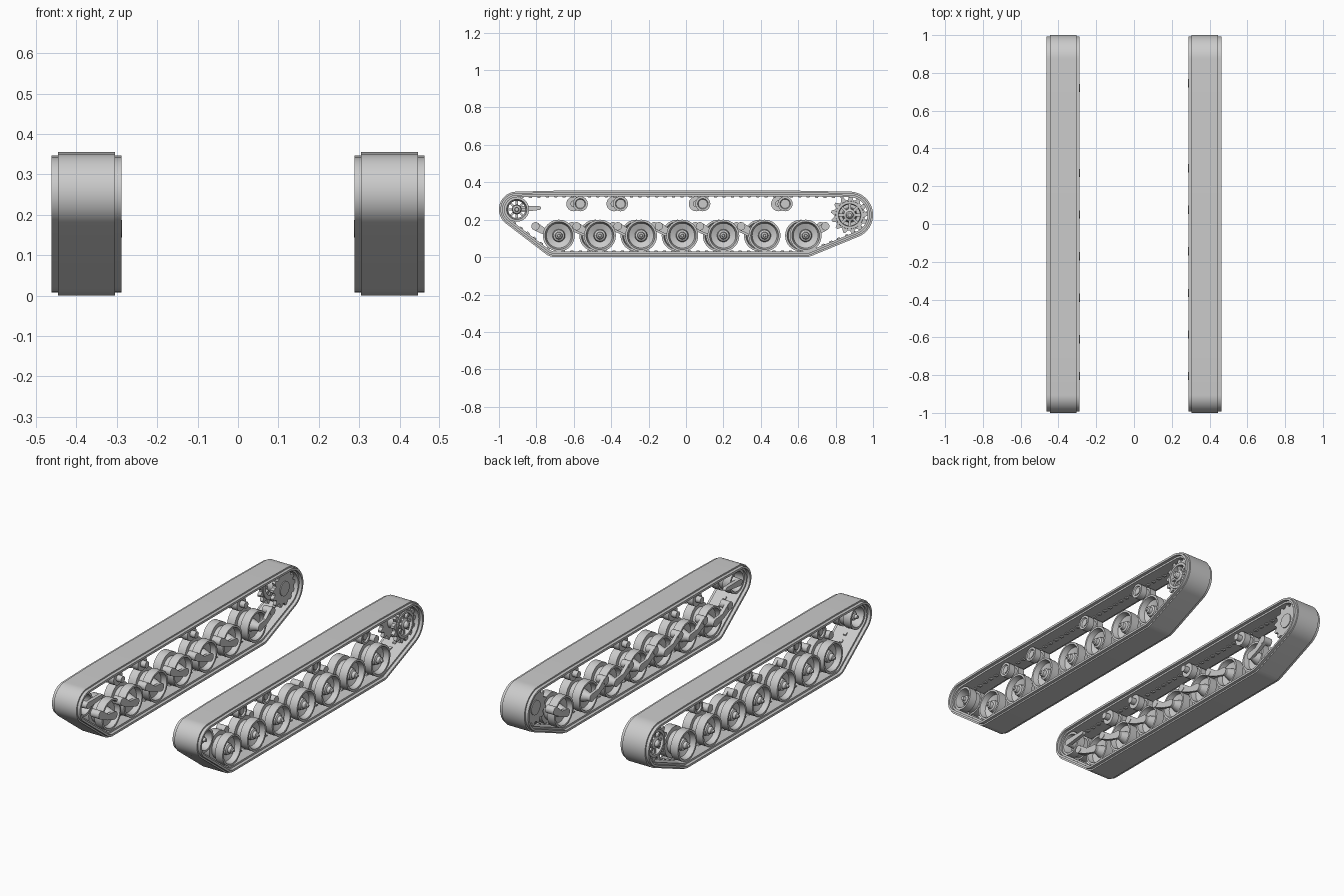
import bpy, bmesh, math
from mathutils import Vector, geometry

cube = bpy.data.objects.get("Cube")
if cube:
    bpy.data.objects.remove(cube)

steel = bpy.data.materials.new("light_grey_steel")
steel.use_nodes = True
GREY = (0.6, 0.6, 0.6, 1)
steel.diffuse_color = GREY
steel.node_tree.nodes["Principled BSDF"].inputs["Base Color"].default_value = GREY

TRACK_X = 0.375
parts = []


def finish(name, bm):
    bmesh.ops.recalc_face_normals(bm, faces=bm.faces)
    mesh = bpy.data.meshes.new(name)
    bm.to_mesh(mesh)
    bm.free()
    mesh.materials.append(steel)
    obj = bpy.data.objects.new(name, mesh)
    bpy.context.collection.objects.link(obj)
    parts.append(obj)


def circle(y, z, count=40):
    """Outline of a lathe: every point on the axle, normals pointing outward."""
    angles = [math.tau * i / count for i in range(count)]
    return [(Vector((y, z)), Vector((math.cos(a), math.sin(a)))) for a in angles]


def gear(y, z, teeth):
    """Like circle, but with normals shortened between the teeth."""
    outline = circle(y, z, teeth * 4)
    return [(p, n * (1 if i % 4 < 2 else 0.82)) for i, (p, n) in enumerate(outline)]


def belt(*wheels):
    """Outline of a belt pulled tight around circles (y, z, radius)."""
    samples = [(p + n * r, n) for y, z, r in wheels for p, n in circle(y, z, 64)]
    return [samples[i] for i in geometry.convex_hull_2d([p for p, n in samples])]


def sweep(name, side, outline, section, closed=False):
    """Sweep a section of (outward x, offset along normal) around an outline."""
    bm = bmesh.new()
    rings = []
    for x, offset in section:
        points = [p + n * offset for p, n in outline]
        rings.append([bm.verts.new((side * (TRACK_X + x), p.x, p.y)) for p in points])
    pairs = list(zip(rings, rings[1:]))
    if closed:
        pairs.append((rings[-1], rings[0]))
    else:
        bm.faces.new(rings[0])
        bm.faces.new(rings[-1])
    for a, b in pairs:
        for i in range(len(a)):
            bm.faces.new((a[i - 1], a[i], b[i], b[i - 1]))
    finish(name, bm)


def link(name, side, x0, x1, *ends):
    """Flat bar with rounded ends."""
    sweep(name, side, belt(*ends), [(x0, 0), (x1, 0)])


def rod(name, side, y, z, radius, x0, x1):
    sweep(name, side, circle(y, z, 24), [(x0, radius), (x1, radius)])


def spokes(name, side, y, z, count, r0, r1, x0, x1, width):
    for i in range(count):
        a = math.tau * i / count
        d = Vector((math.cos(a), math.sin(a)))
        inner, outer = Vector((y, z)) + d * r0, Vector((y, z)) + d * r1
        link(f"{name}_{i + 1}", side, x0, x1, (*inner, width), (*outer, width))


def guide_lugs(name, side, outline, depth, step=0.045):
    """Thin lugs spaced evenly along the inside of the belt."""
    bm = bmesh.new()
    loop = [p - n * depth for p, n in outline]
    wait = step
    for a, b in zip(loop, loop[1:] + loop[:1]):
        edge = b - a
        length = edge.length
        if length < 1e-6:
            continue
        along = edge / length
        inward = Vector((-along.y, along.x))
        if inward.dot(Vector((0, 0.18)) - a) < 0:
            inward = -inward
        while wait < length:
            c = a + along * wait
            rings = []
            for x in (-0.008, 0.008):
                corners = [c - along * 0.01, c + along * 0.01,
                           c + along * 0.007 + inward * 0.006, c - along * 0.007 + inward * 0.006]
                rings.append([bm.verts.new((side * (TRACK_X + x), p.x, p.y)) for p in corners])
            r, q = rings
            bm.faces.new(r)
            bm.faces.new(q)
            for i in range(4):
                bm.faces.new((r[i - 1], r[i], q[i], q[i - 1]))
            wait += step
        wait -= length
    finish(name, bm)


# Sections, from the inner side of the track to the outer side
BELT = [(-.087, -.008), (-.07, -.008), (-.07, 0), (.07, 0), (.07, -.008), (.087, -.008),
        (.087, -.02), (.07, -.02), (.07, -.03), (-.07, -.03), (-.07, -.02), (-.087, -.02)]
ROAD_WHEEL = [(-.075, .018), (-.05, .028), (-.03, .034), (-.035, .068), (-.065, .074),
              (-.065, .085), (-.018, .085), (-.018, .062), (.018, .062), (.018, .085),
              (.065, .085), (.065, .074), (.035, .066), (.022, .034), (.045, .03),
              (.05, .02), (.066, .017), (.07, .009), (.078, .007)]
ROLLER = [(-.05, .024), (-.05, .04), (-.012, .04), (-.012, .03), (.012, .03),
          (.012, .04), (.05, .04), (.05, .028), (.042, .024)]
IDLER_RIM = [(-.06, .066), (-.015, .066), (-.015, .056), (.015, .056), (.015, .066),
             (.06, .066), (.06, .054), (.02, .046), (-.02, .046), (-.06, .054)]
IDLER_Y, IDLER_Z = -0.905, 0.255
DRIVE_Y, DRIVE_Z = 0.875, 0.225

for side, label in ((1, "left"), (-1, "right")):
    # Wheels on the right sit slightly further forward
    shift = 0 if side > 0 else -0.025

    # Track belt
    path = belt((IDLER_Y, IDLER_Z, .095), (-.7, .255, .1), (.6, .255, .1),
                (DRIVE_Y, DRIVE_Z, .125), (.64, .083, .083), (-.7, .083, .083))
    sweep(f"{label}_track_belt", side, path, BELT, closed=True)
    guide_lugs(f"{label}_guide_lugs", side, path, 0.03)

    # Road wheels on swing arms
    for i in range(7):
        y = -0.68 + 0.22 * i + (shift if i else 0)
        sweep(f"{label}_road_wheel_{i + 1}", side, circle(y, .115), ROAD_WHEEL)
        reach = 0.105 if i == 6 else -0.125
        link(f"{label}_swing_arm_{i + 1}", side, -.086, -.07,
             (y, .115, .022), (y + reach * .5, .128, .015))
        link(f"{label}_swing_arm_end_{i + 1}", side, -.086, -.066,
             (y + reach * .5, .128, .015), (y + reach, .165, .022))
        rod(f"{label}_arm_pivot_{i + 1}", side, y + reach, .165, .022, -.088, -.035)

    # Return rollers
    for i, y in enumerate((-.565, -.35, .09, .53)):
        y += shift * 1.4
        sweep(f"{label}_return_roller_{i + 1}", side, circle(y, .285, 32), ROLLER)
        rod(f"{label}_roller_axle_{i + 1}", side, y, .285, .018, -.08, .046)

    # Front idler with tension arm
    sweep(f"{label}_idler_rim", side, circle(IDLER_Y, IDLER_Z), IDLER_RIM, closed=True)
    sweep(f"{label}_idler_hub", side, circle(IDLER_Y, IDLER_Z, 24),
          [(-.07, .018), (.02, .026), (.04, .022), (.045, .012), (.06, .01)])
    spokes(f"{label}_idler_spoke", side, IDLER_Y, IDLER_Z, 8, .02, .046, -.012, .014, .006)
    link(f"{label}_tension_arm", side, -.08, -.06,
         (IDLER_Y, IDLER_Z, .018), (-.785, .262, .01))

    # Rear drive sprocket: open outer gear, solid inner gear
    sweep(f"{label}_outer_gear", side, gear(DRIVE_Y, DRIVE_Z, 13),
          [(.03, .1), (.05, .1), (.05, .074), (.03, .074)], closed=True)
    sweep(f"{label}_gear_rim", side, circle(DRIVE_Y, DRIVE_Z),
          [(.025, .078), (.056, .074), (.056, .06), (.025, .056)], closed=True)
    spokes(f"{label}_gear_spoke", side, DRIVE_Y, DRIVE_Z, 8, .02, .06, .03, .046, .007)
    sweep(f"{label}_inner_gear", side, gear(DRIVE_Y, DRIVE_Z, 13), [(-.05, .1), (-.03, .1)])
    sweep(f"{label}_drive_hub", side, circle(DRIVE_Y, DRIVE_Z, 32),
          [(-.055, .04), (-.03, .04), (.025, .036), (.05, .032), (.056, .02), (.07, .016), (.075, .01)])

# Smooth shading with sharp edges kept
bpy.ops.object.select_all(action='DESELECT')
for obj in parts:
    obj.select_set(True)
bpy.context.view_layer.objects.active = parts[0]
bpy.ops.object.shade_smooth_by_angle(angle=math.radians(30))
